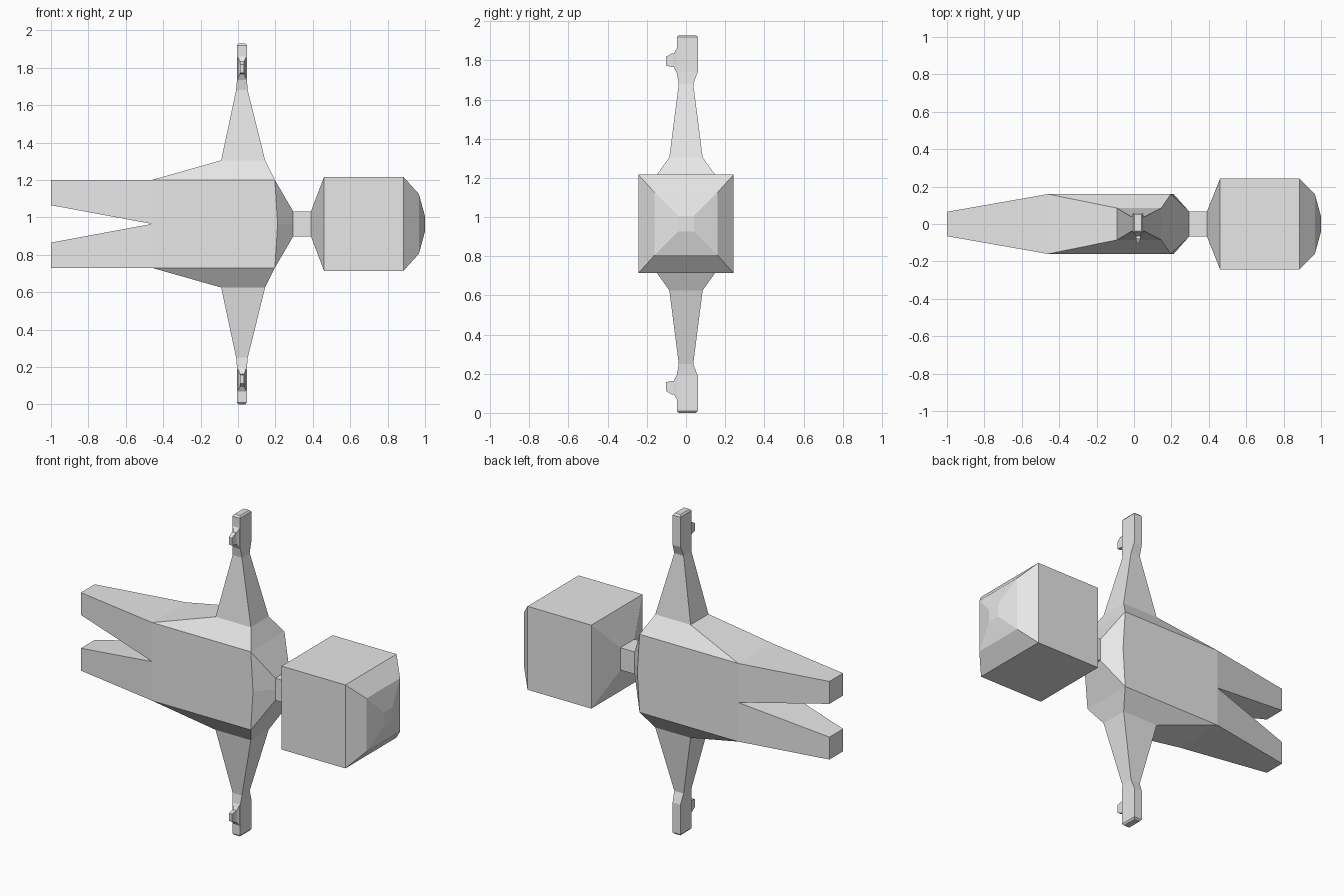
import bpy, bmesh

if "Cube" in bpy.data.objects:
    bpy.data.objects.remove(bpy.data.objects["Cube"])

MID = 0.965  # height of the figure's plane of symmetry

grey = bpy.data.materials.new("light grey")
grey.use_nodes = True
grey.diffuse_color = (0.8, 0.8, 0.8, 1)
grey.node_tree.nodes["Principled BSDF"].inputs["Base Color"].default_value = (0.8, 0.8, 0.8, 1)


def finish(name, bm, mirror=False):
    """Turn a bmesh into a flat-shaded object, mirrored across the middle if asked."""
    bmesh.ops.recalc_face_normals(bm, faces=bm.faces)
    mesh = bpy.data.meshes.new(name)
    bm.to_mesh(mesh)
    bm.free()
    mesh.materials.append(grey)
    obj = bpy.data.objects.new(name, mesh)
    obj.location.z = MID
    bpy.context.collection.objects.link(obj)
    if mirror:
        mod = obj.modifiers.new("mirror", 'MIRROR')
        mod.use_axis = (False, False, True)
        mod.merge_threshold = 0.0005
    return obj


def loft(name, rings, mirror=False):
    """Skin a row of four-point rings and cap the last one."""
    bm = bmesh.new()
    loops = [[bm.verts.new(p) for p in ring] for ring in rings]
    for a, b in zip(loops, loops[1:]):
        for i in range(4):
            j = (i + 1) % 4
            bm.faces.new((a[i], a[j], b[j], b[i]))
    bm.faces.new(loops[-1])
    return finish(name, bm, mirror)


def ring_x(x, hy, hz):
    return [(x, -hy, -hz), (x, hy, -hz), (x, hy, hz), (x, -hy, hz)]


def ring_y(y, x0, x1, z0, z1):
    return [(x0, y, z0), (x1, y, z0), (x1, y, z1), (x0, y, z1)]


def ring_z(z, x0, x1, y0, y1):
    return [(x0, y0, z), (x1, y0, z), (x1, y1, z), (x0, y1, z)]


# Body: half outline as x, half depth, height above the middle
points = {
    "crotch": (-0.46, 0.16, 0.0),
    "foot_in": (-1.0, 0.065, 0.10),
    "foot_out": (-1.0, 0.065, 0.235),
    "hip": (-0.46, 0.16, 0.235),
    "armpit": (-0.09, 0.085, 0.34),
    "wrist_low": (-0.01, 0.037, 0.715),
    "wrist_high": (0.052, 0.037, 0.715),
    "shoulder": (0.145, 0.085, 0.34),
    "collar": (0.197, 0.16, 0.235),
    "neck": (0.295, 0.067, 0.067),
    "neck_mid": (0.295, 0.067, 0.0),
    "chest_mid": (0.212, 0.16, 0.0),
}
panels = [
    ("crotch", "foot_in", "foot_out", "hip"),
    ("crotch", "hip", "collar", "chest_mid"),
    ("hip", "armpit", "shoulder", "collar"),
    ("armpit", "wrist_low", "wrist_high", "shoulder"),
    ("collar", "neck", "neck_mid", "chest_mid"),
]
strips = [
    ("crotch", "foot_in", "foot_out", "hip", "armpit", "wrist_low"),
    ("wrist_high", "shoulder", "collar", "neck", "neck_mid"),
]
bm = bmesh.new()
front = {n: bm.verts.new((x, -y, z)) for n, (x, y, z) in points.items()}
back = {n: bm.verts.new((x, y, z)) for n, (x, y, z) in points.items()}
for panel in panels:
    for side in (front, back):
        bm.faces.new([side[n] for n in panel])
for strip in strips:
    for a, b in zip(strip, strip[1:]):
        if b != "neck_mid":  # the neck opening stays clear
            bm.faces.new((front[a], front[b], back[b], back[a]))
finish("body", bm, mirror=True)

# Neck and boxy head with a stepped crown
loft("neck_and_head", [
    ring_x(0.295, 0.067, 0.067),
    ring_x(0.39, 0.067, 0.067),
    ring_x(0.46, 0.243, 0.251),
    ring_x(0.885, 0.243, 0.251),
    ring_x(0.967, 0.16, 0.16),
    ring_x(1.0, 0.04, 0.04),
])

# Hands, continuing from the wrists
loft("hands", [
    ring_z(0.715, -0.01, 0.052, -0.037, 0.037),
    ring_z(0.775, -0.005, 0.047, -0.047, 0.06),
    ring_z(0.955, -0.005, 0.047, -0.047, 0.06),
    ring_z(0.965, 0.003, 0.039, -0.037, 0.05),
], mirror=True)

# Thumbs on the front of each hand
loft("thumbs", [
    ring_y(-0.044, -0.003, 0.045, 0.765, 0.90),
    ring_y(-0.063, 0.010, 0.034, 0.802, 0.87),
    ring_y(-0.075, 0.010, 0.034, 0.802, 0.87),
    ring_y(-0.102, 0.012, 0.032, 0.808, 0.853),
], mirror=True)
